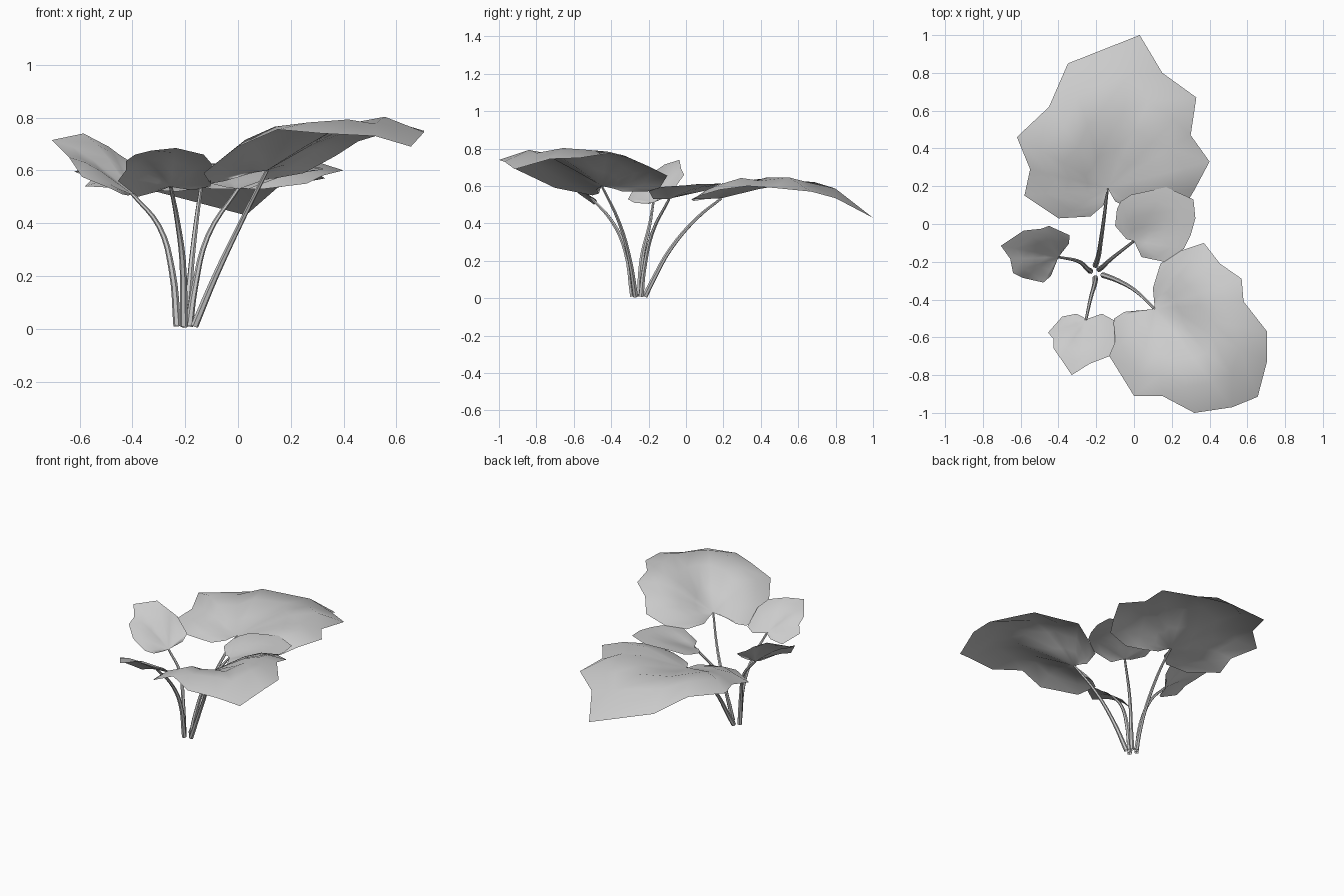
import bpy, bmesh
from mathutils import Vector


def leaf(name, attach, outline, bulge):
    """Blade fanned from the stem joint to a lobed edge, arched between the two."""
    c = Vector(attach)
    pts = [Vector(p) for p in outline]
    reach = max((p - c).length for p in pts)
    bm = bmesh.new()
    centre = bm.verts.new(c)
    rings = []
    for f in (0.25, 0.5, 0.75, 1.0):
        ring = []
        for p in pts:
            q = c.lerp(p, f)
            q.z += bulge * 5.38 * f ** 1.5 * (1 - f) * ((p - c).length / reach) ** 2
            ring.append(bm.verts.new(q))
        rings.append(ring)
    for i in range(len(pts) - 1):
        bm.faces.new((centre, rings[0][i], rings[0][i + 1]))
        for a, b in zip(rings, rings[1:]):
            bm.faces.new((a[i], b[i], b[i + 1], a[i + 1]))
    bm.normal_update()
    if sum(f.normal.z * f.calc_area() for f in bm.faces) < 0:
        bmesh.ops.reverse_faces(bm, faces=bm.faces[:])
    for f in bm.faces:
        f.smooth = True
    me = bpy.data.meshes.new(name)
    bm.to_mesh(me)
    bm.free()
    bpy.context.collection.objects.link(bpy.data.objects.new(name, me))


def stem(name, path, thick=0.015, thin=0.007):
    """Slim six-sided tube that narrows towards the leaf."""
    cu = bpy.data.curves.new(name, 'CURVE')
    cu.dimensions = '3D'
    cu.bevel_depth = 1.0
    cu.bevel_resolution = 1
    cu.resolution_u = 4
    sp = cu.splines.new('BEZIER')
    sp.bezier_points.add(len(path) - 1)
    for i, (bp, p) in enumerate(zip(sp.bezier_points, path)):
        bp.co = p
        bp.handle_left_type = bp.handle_right_type = 'AUTO'
        bp.radius = thick + (thin - thick) * i / (len(path) - 1)
    ob = bpy.data.objects.new(name, cu)
    bpy.context.collection.objects.link(ob)
    bpy.ops.object.select_all(action='DESELECT')
    ob.select_set(True)
    bpy.context.view_layer.objects.active = ob
    bpy.ops.object.convert(target='MESH')
    bpy.ops.object.shade_smooth_by_angle()


# Large back leaf
back = (-0.14, 0.19, 0.535)
leaf("back_leaf", back, [
    (-.16, .10, .53), (-.23, .04, .52), (-.40, .03, .53), (-.58, .15, .54),
    (-.55, .29, .57), (-.62, .46, .595), (-.45, .62, .585), (-.35, .85, .53),
    (.03, 1.0, .43), (.15, .80, .535), (.33, .67, .57), (.30, .47, .59),
    (.40, .33, .60), (.32, .18, .58), (.26, .08, .55), (.10, .04, .53),
    (-.02, .08, .53), (-.10, .12, .53)], 0.15)
stem("back_stem", [(-.205, -.22, .01), (-.19, -.175, .10), (-.175, -.085, .26),
                   (-.155, .06, .43), back])

# Large front right leaf
right = (0.11, -0.45, 0.60)
leaf("front_right_leaf", right, [
    (.10, -.34, .57), (.14, -.21, .57), (.25, -.14, .59), (.37, -.10, .655),
    (.455, -.21, .71), (.57, -.29, .745), (.58, -.41, .775), (.705, -.57, .75),
    (.705, -.725, .745), (.655, -.915, .69), (.52, -.97, .73), (.32, -1.0, .74),
    (.15, -.91, .755), (0, -.91, .69), (-.13, -.70, .59), (-.105, -.50, .55),
    (-.05, -.465, .56), (.02, -.48, .58)], 0.125)
stem("front_right_stem", [(-.165, -.27, .01), (-.085, -.30, .20),
                          (.01, -.355, .40), right])

# Small middle leaf
middle = (0.0, -0.09, 0.53)
leaf("middle_leaf", middle, [
    (-.04, -.08, .535), (-.10, -.01, .55), (-.09, .08, .57), (-.07, .12, .58),
    (-.015, .155, .60), (.17, .195, .615), (.315, .13, .61), (.325, .03, .605),
    (.30, -.06, .60), (.265, -.13, .595), (.16, -.20, .575),
    (.04, -.175, .53)], 0.025)
stem("middle_stem", [(-.185, -.24, .01), (-.165, -.225, .15), (-.115, -.18, .35),
                     middle])

# Small front leaf
front = (-0.255, -0.51, 0.54)
leaf("front_leaf", front, [
    (-.24, -.50, .535), (-.17, -.475, .525), (-.105, -.51, .54), (-.10, -.63, .625),
    (-.13, -.70, .66), (-.235, -.74, .685), (-.33, -.80, .675), (-.39, -.71, .66),
    (-.425, -.66, .635), (-.425, -.61, .60), (-.455, -.575, .56), (-.38, -.49, .50),
    (-.305, -.475, .52), (-.265, -.495, .535)], 0.03)
stem("front_stem", [(-.205, -.285, .01), (-.21, -.325, .26), (-.23, -.395, .41),
                    front])

# Small left leaf
left = (-0.40, -0.175, 0.51)
leaf("left_leaf", left, [
    (-.375, -.13, .53), (-.345, -.105, .55), (-.34, -.06, .59), (-.45, -.01, .66),
    (-.49, -.025, .69), (-.585, -.035, .74), (-.705, -.115, .715), (-.655, -.185, .665),
    (-.64, -.26, .65), (-.59, -.285, .575), (-.48, -.31, .53), (-.44, -.275, .51),
    (-.415, -.20, .505)], 0.03)
stem("left_stem", [(-.23, -.25, .01), (-.25, -.235, .22), (-.30, -.195, .39),
                   left])
